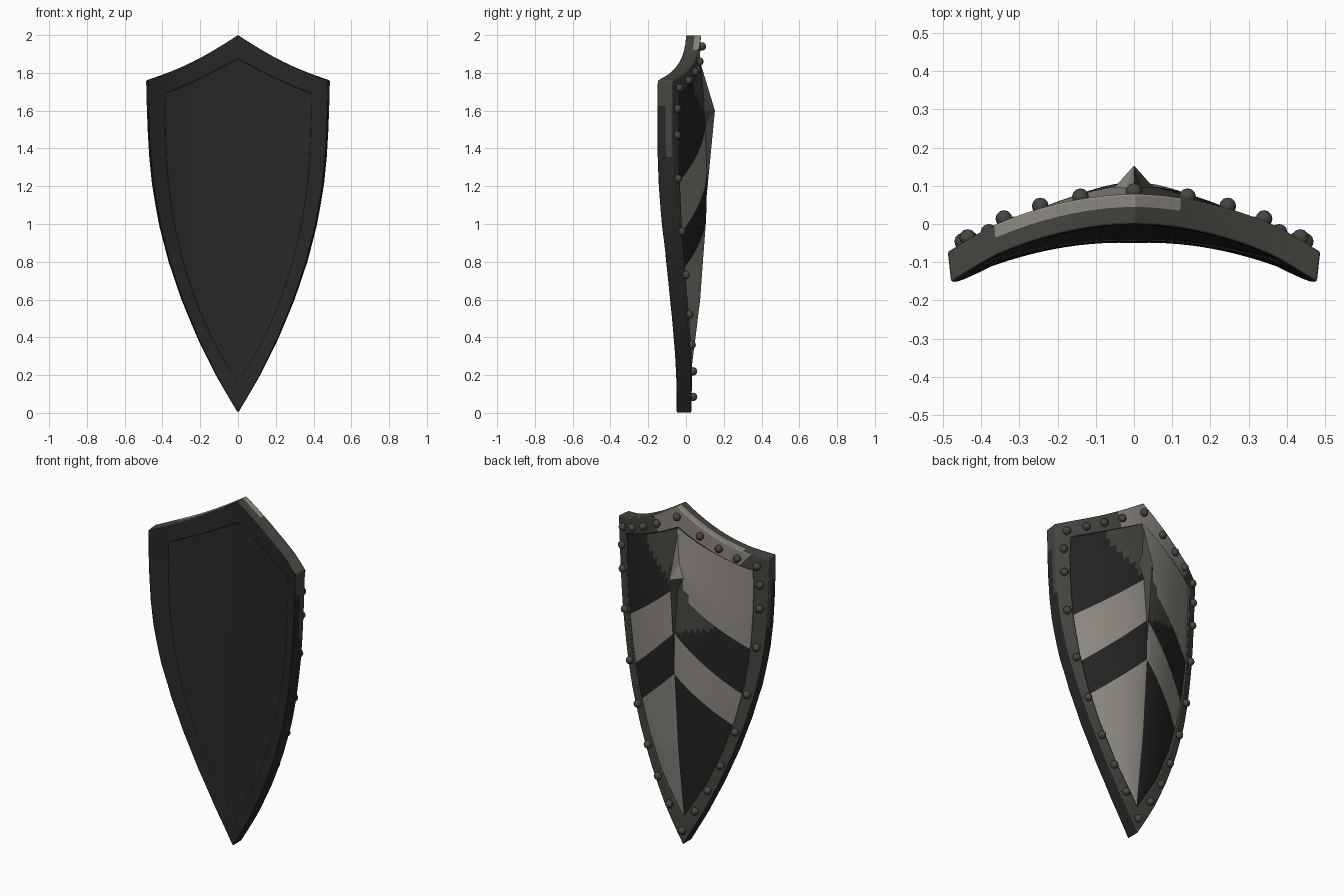
import bpy, bmesh, math
from mathutils import Vector

if "Cube" in bpy.data.objects:
    bpy.data.objects.remove(bpy.data.objects["Cube"])


def material(name, rgb):
    m = bpy.data.materials.new(name)
    m.diffuse_color = (*rgb, 1)
    m.use_nodes = True
    m.node_tree.nodes["Principled BSDF"].inputs["Base Color"].default_value = m.diffuse_color
    return m


LIGHT = material("pale_grey", (0.28, 0.264, 0.235))
MID = material("weathered_grey", (0.06, 0.061, 0.052))
DARK = material("charcoal", (0.018, 0.018, 0.018))
LINING = material("dark_lining", (0.021, 0.021, 0.022))
MATS = [LIGHT, MID, DARK, LINING]

# Half widths by height: (z, x)
OUTER = [(0, 0), (.1, .06), (.2, .118), (.4, .217), (.6, .30), (.8, .368), (1, .42),
         (1.2, .455), (1.4, .475), (1.6, .483), (1.76, .487)]
INNER = [(.16, 0), (.3, .085), (.4, .14), (.6, .225), (.8, .29), (1, .335),
         (1.2, .365), (1.4, .38), (1.55, .385), (1.69, .385)]
BACK_WIDEN = 1.07  # the opening is wider on the decorated side
# Chevron rows: heights on the centre line and on the panel edge
CENTRE = [.16, .45, .75, 1.03, 1.27, 1.53, 1.875]
EDGE = [.16, .4, .6, .76, .95, 1.22, 1.69]
# Height of the panel's domed centre, tip to top
BULGE = [(0, 0), (.25, .044), (.5, .065), (.67, .063), (.88, .045), (1, .012)]
SUB, COLS = 8, 24
ROWS = SUB * (len(CENTRE) - 1)


def interp(table, z):
    for (a, xa), (b, xb) in zip(table, table[1:]):
        if z <= b:
            return xa + (xb - xa) * max(0, z - a) / (b - a)
    return table[-1][1]


def front_y(x, z):
    """Curved, slightly leaning front surface, steeper towards the side edges."""
    x = abs(x)
    drop = 0.57 * min(x, .385) ** 2 + 0.6 * max(0, x - .385)
    return -0.05 + 0.025 * z - drop


def make(name, bm, angle=30, smooth=True):
    bmesh.ops.remove_doubles(bm, verts=bm.verts, dist=1e-5)
    bmesh.ops.dissolve_degenerate(bm, edges=bm.edges, dist=1e-5)
    me = bpy.data.meshes.new(name)
    bm.to_mesh(me)
    bm.free()
    for m in MATS:
        me.materials.append(m)
    if smooth:
        me.polygons.foreach_set("use_smooth", [True] * len(me.polygons))
        me.set_sharp_from_angle(angle=math.radians(angle))
    ob = bpy.data.objects.new(name, me)
    bpy.context.collection.objects.link(ob)
    return ob


def panel_point(row, u):
    """Point (x, z) on the half panel, u from the centre line to the edge."""
    i = min(row // SUB, len(CENTRE) - 2)
    f = row / SUB - i
    zc = CENTRE[i] + (CENTRE[i + 1] - CENTRE[i]) * f
    ze = EDGE[i] + (EDGE[i + 1] - EDGE[i]) * f
    sag = 0.01 * math.sin(math.pi * u) * row / ROWS
    return u * interp(INNER, ze), zc + (ze - zc) * u - sag


def stripe_index(row, u, side):
    """Counterchanged chevrons with worn patches by the spine."""
    band = max(0, row // SUB - 2)
    g = (row % SUB + 0.5) / SUB
    if (band % 2 == 1) != (side > 0):
        return 1 if side < 0 and band == 3 and u < .25 - .6 * g else 0
    if band == (3 if side > 0 else 2) and u < 0.6 * g:
        return 1
    return 2


def build_panel(name, back):
    bm = bmesh.new()
    for side in (1, -1):
        grid = []
        for r in range(ROWS + 1):
            line = []
            for c in range(COLS + 1):
                u = c / COLS
                x, z = panel_point(r, u)
                x *= BACK_WIDEN if back else 1.01
                y = front_y(x, z) + 0.004
                if back:
                    y += 0.062 + interp(BULGE, r / ROWS) * (1 - u ** 1.45)
                line.append(bm.verts.new((side * x, y, z)))
            grid.append(line)
        for r in range(ROWS):
            for c in range(COLS):
                q = [grid[r][c], grid[r][c + 1], grid[r + 1][c + 1], grid[r + 1][c]]
                if back == (side > 0):
                    q.reverse()
                f = bm.faces.new(q)
                f.material_index = stripe_index(r, (c + .5) / COLS, side) if back else 3
    return make(name, bm, 12 if back else 30)


build_panel("striped_panel", True)
build_panel("lining_panel", False)


# Rim: matching outer and inner outline points, tip to apex
def top_edge(t, corner, apex, sag):
    return corner[0] * (1 - t), corner[1] + (apex - corner[1]) * t - sag * math.sin(math.pi * t)


half = []
for r in range(0, ROWS + 1, 2):
    x, z = panel_point(r, 1)
    zo = 1.76 * (z - .16) / 1.53
    half.append(((interp(OUTER, zo), zo), (x, z)))
for k in range(1, 13):
    half.append((top_edge(k / 12, (.487, 1.76), 2, .023),
                 top_edge(k / 12, (.385, 1.69), 1.875, .01)))
ring = [(p, 1) for p in half] + [(p, -1) for p in half[-2:0:-1]]
bm = bmesh.new()
loops = []
for ((xo, zo), (xi, zi)), s in ring:
    yo, yi, xb = front_y(xo, zo), front_y(xi, zi), xi * BACK_WIDEN
    section = [(xo * .982, yo, zo), (xi, yi, zi), (xb, front_y(xb, zi) + .077, zi),
               (xo, yo + .079, zo), (xo * .992, yo + .045, zo)]
    loops.append([bm.verts.new((s * x, y, z)) for x, y, z in section])
for a, b in zip(loops, loops[1:] + loops[:1]):
    for k in range(5):
        f = bm.faces.new([a[k], a[(k + 1) % 5], b[(k + 1) % 5], b[k]])
        c = f.calc_center_median()
        on_top = c.z > 1.75 and -.36 < c.x < .14
        if k == 0 or (k == 3 and c.z < 1.3) or (k == 4 and c.z < 1.65):
            f.material_index = 3
        else:
            f.material_index = 0 if on_top and k in (2, 3) else 1
bmesh.ops.recalc_face_normals(bm, faces=bm.faces)
rim = make("rim", bm, 35)
bev = rim.modifiers.new("soft_edges", 'BEVEL')
bev.width, bev.segments, bev.limit_method = 0.005, 2, 'ANGLE'
bev.angle_limit = math.radians(40)

# Spike on the spine, its foot sunk into the panel
bm = bmesh.new()
tip = bm.verts.new((0, .153, 1.6))
base = [bm.verts.new(p) for p in (
    (0, .07, 1.875), (.026, .078, 1.7), (.062, .083, 1.6), (.024, .086, 1.5),
    (0, .1, 1.05), (-.024, .086, 1.5), (-.062, .083, 1.6), (-.026, .078, 1.7))]
for k in range(8):
    f = bm.faces.new([tip, base[k], base[(k + 1) % 8]])
    f.material_index = 0 if k >= 6 else 1
bmesh.ops.recalc_face_normals(bm, faces=bm.faces)
make("spine_spike", bm, smooth=False)

# Domed rivets along the middle of the rim
spots = [(0, 1.94), (0, .085)]
for x, z in ((.14, 1.86), (.245, 1.805), (.34, 1.76), (.435, 1.72)):
    spots += [(x, z), (-x, z)]
for z in (1.61, 1.47, 1.24, .96, .73, .52, .36, .22):
    x = (interp(OUTER, z) + interp(INNER, z) * BACK_WIDEN) / 2
    spots += [(x, z), (-x, z)]
bm = bmesh.new()
for x, z in spots:
    new = bmesh.ops.create_uvsphere(bm, u_segments=12, v_segments=8, radius=.022)["verts"]
    bmesh.ops.translate(bm, verts=new, vec=Vector((x, front_y(x, z) + .086, z)))
for f in bm.faces:
    f.material_index = 1
make("rivets", bm, 60)
